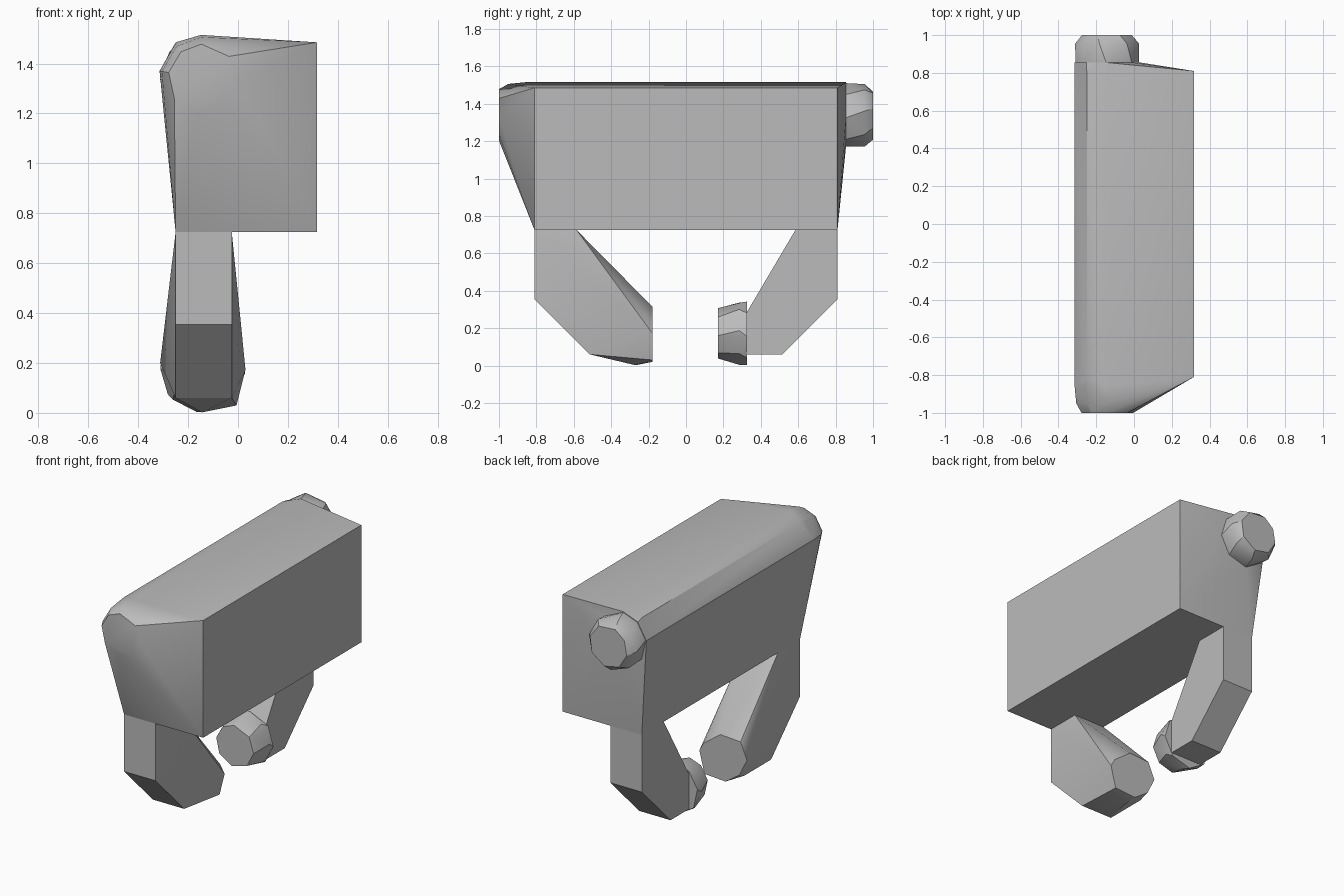
import bpy, bmesh
from math import sin, cos, radians

cube = bpy.data.objects.get("Cube")
if cube:
    bpy.data.objects.remove(cube, do_unlink=True)

grey = bpy.data.materials.new("plain_grey")
grey.use_nodes = True
colour = (0.5, 0.5, 0.5, 1)
grey.diffuse_color = colour
grey.node_tree.nodes["Principled BSDF"].inputs["Base Color"].default_value = colour

LIMB_X = (-0.25, -0.025)   # sides of both legs
BALL_X = -0.142            # shared centre line of joints and feet
HEAD_Z, FOOT_Z = 1.34, 0.172
SIDES = (92, 129, 170, 215, 262, 310, 355, 40)


def ring(y, z, radius, turn=0):
    """Points of an uneven polygon facing along y."""
    return [(BALL_X + radius * cos(radians(a + turn)), y,
             z + radius * sin(radians(a + turn))) for a in SIDES]


def prism(profile, xs):
    """A (y, z) profile repeated on both x sides."""
    return [(x, y, z) for x in xs for y, z in profile]


def hull(name, points):
    """Convex solid wrapped round the points."""
    bm = bmesh.new()
    for p in points:
        bm.verts.new(p)
    out = bmesh.ops.convex_hull(bm, input=bm.verts)
    loose = {g for g in out["geom_interior"] + out["geom_unused"]
             if isinstance(g, bmesh.types.BMVert)}
    bmesh.ops.delete(bm, geom=list(loose), context="VERTS")
    bmesh.ops.dissolve_limit(bm, angle_limit=radians(1), verts=bm.verts, edges=bm.edges)
    bmesh.ops.recalc_face_normals(bm, faces=bm.faces)
    mesh = bpy.data.meshes.new(name)
    bm.to_mesh(mesh)
    bm.free()
    mesh.materials.append(grey)
    obj = bpy.data.objects.new(name, mesh)
    bpy.context.collection.objects.link(obj)
    bpy.ops.object.select_all(action="DESELECT")
    obj.select_set(True)
    bpy.context.view_layer.objects.active = obj
    bpy.ops.object.shade_smooth_by_angle(angle=radians(30))
    return obj


# Body: a box drawn out to the rounded joint at both ends
box = prism([(-0.81, 0.725), (0.81, 0.725), (0.81, 1.485), (-0.81, 1.485)], (-0.25, 0.317))
hull("body", box + ring(-1, HEAD_Z, 0.138) + ring(-0.95, HEAD_Z, 0.166)
     + ring(-0.86, HEAD_Z, 0.175) + ring(0.855, HEAD_Z, 0.175))

# Rear joint ball
hull("rear_ball", ring(0.855, HEAD_Z, 0.17) + ring(0.955, HEAD_Z, 0.17, 12)
     + ring(1, HEAD_Z, 0.135, 20))

# Front leg: bent block flaring into a rounded cut end
leg = [(-0.81, 0.725), (-0.585, 0.725), (-0.81, 0.355), (-0.515, 0.06), (-0.24, 0.06)]
end = [(-0.12, 0.315), (-0.265, 0.306), (-0.312, 0.2), (-0.258, 0.09),
       (-0.157, 0.02), (-0.006, 0.03), (0.03, 0.173), (0, 0.226)]
hull("front_leg", prism(leg, LIMB_X) + [(x, -0.18, z) for x, z in end]
     + [(-0.145, -0.27, 0.002)])

# Rear leg: plain bent block
rear = [(0.585, 0.725), (0.81, 0.725), (0.81, 0.355), (0.515, 0.06),
        (0.325, 0.06), (0.325, 0.285)]
hull("rear_leg", prism(rear, LIMB_X))

# Rear foot ball
hull("rear_foot", ring(0.325, FOOT_Z, 0.17) + ring(0.285, FOOT_Z, 0.168, 10)
     + ring(0.17, FOOT_Z, 0.135))
